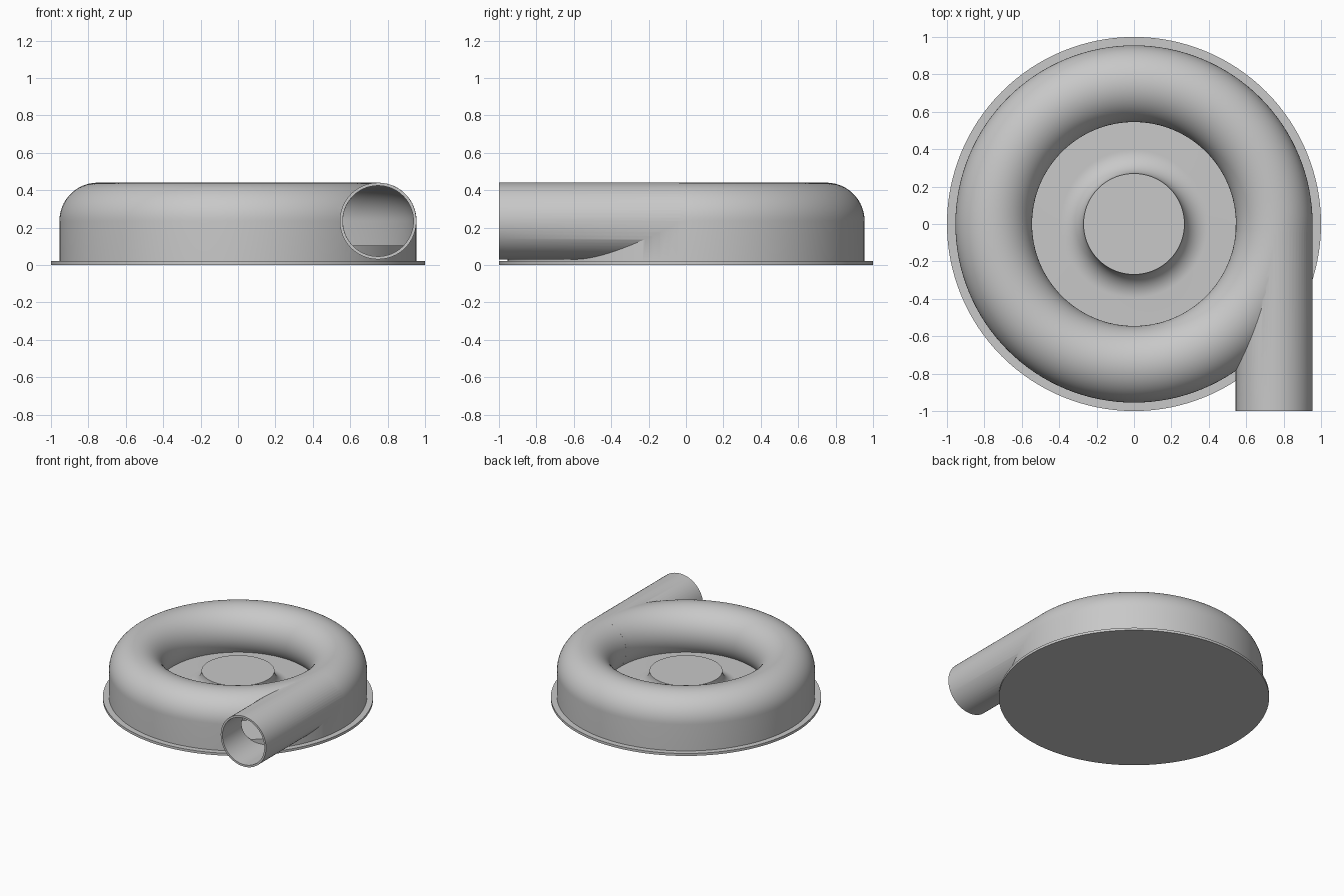
import bpy, bmesh
from math import sin, cos, pi, radians, asin
from mathutils import Matrix, Vector

cube = bpy.data.objects.get("Cube")
if cube:
    bpy.data.objects.remove(cube, do_unlink=True)

grey = bpy.data.materials.new("cast_grey")
grey.use_nodes = True
colour = (0.58, 0.58, 0.58, 1)
grey.diffuse_color = colour
grey.node_tree.nodes["Principled BSDF"].inputs["Base Color"].default_value = colour

RING, MID, TUBE, WALL, FLOOR = 0.75, 0.235, 0.205, 0.016, 0.105


def add_object(name, bm):
    bmesh.ops.recalc_face_normals(bm, faces=bm.faces)
    mesh = bpy.data.meshes.new(name)
    bm.to_mesh(mesh)
    bm.free()
    mesh.materials.append(grey)
    obj = bpy.data.objects.new(name, mesh)
    bpy.context.collection.objects.link(obj)
    return obj


def arc(cx, cz, r, start, end, steps):
    angles = [radians(start + (end - start) * i / steps) for i in range(steps + 1)]
    return [(cx + r * cos(a), cz + r * sin(a)) for a in angles]


def revolve(name, profile, closed=False, steps=128):
    bm = bmesh.new()
    verts = [bm.verts.new((x, 0, z)) for x, z in profile]
    edges = [bm.edges.new(pair) for pair in zip(verts, verts[1:])]
    if closed:
        edges.append(bm.edges.new((verts[-1], verts[0])))
    bmesh.ops.spin(bm, geom=verts + edges, cent=(0, 0, 0), axis=(0, 0, 1),
                   angle=2 * pi, steps=steps)
    bmesh.ops.remove_doubles(bm, verts=bm.verts, dist=1e-5)
    return add_object(name, bm)


def tube_solid(name, radius, y0, y1):
    bm = bmesh.new()
    place = Matrix.Translation((RING - 0.001, (y0 + y1) / 2, MID)) @ Matrix.Rotation(pi / 2, 4, 'X')
    bmesh.ops.create_cone(bm, cap_ends=True, segments=64, radius1=radius,
                          radius2=radius, depth=y1 - y0, matrix=place)
    return add_object(name, bm)


def combine(target, tool, operation):
    mod = target.modifiers.new(operation.title(), 'BOOLEAN')
    mod.operation, mod.solver, mod.object = operation, 'EXACT', tool
    bpy.context.view_layer.objects.active = target
    bpy.ops.object.modifier_apply(modifier=mod.name)
    bpy.data.objects.remove(tool, do_unlink=True)


def scroll_profile(radius, bottom, under):
    # Rounded top, straight outer skirt, inner side curling under to the floor
    curl = 180 + under
    points = arc(RING, MID, radius, 0, curl, 40)
    return [(RING + radius, bottom)] + points + [(points[-1][0], bottom)]


# Scroll casing with its straight outlet pipe, hollowed out
under = asin((MID - FLOOR) / TUBE) * 180 / pi
casing = revolve("scroll_casing", scroll_profile(TUBE, 0.01, under), True)
combine(casing, tube_solid("outlet_pipe", TUBE, -1.0, -0.005), 'UNION')
combine(casing, revolve("scroll_hollow", scroll_profile(TUBE - WALL, 0.098, under), True),
        'DIFFERENCE')
combine(casing, tube_solid("pipe_hollow", TUBE - WALL, -1.1, -0.01), 'DIFFERENCE')

# Back plate rising through a concave flare into the central hub
flare = 0.125
hub = revolve("hub_plate", [(0, 0.01), (0.942, 0.01), (0.942, FLOOR)]
              + arc(0.27 + flare, FLOOR + flare, flare, 270, 180, 16)
              + [(0, FLOOR + flare)])

# Thin base flange
base = revolve("base_flange", [(0, 0), (1, 0), (1, 0.02), (0, 0.02)])

for obj in (casing, hub, base):
    bpy.ops.object.select_all(action='DESELECT')
    obj.select_set(True)
    bpy.context.view_layer.objects.active = obj
    bpy.ops.object.shade_smooth_by_angle(angle=radians(30))
